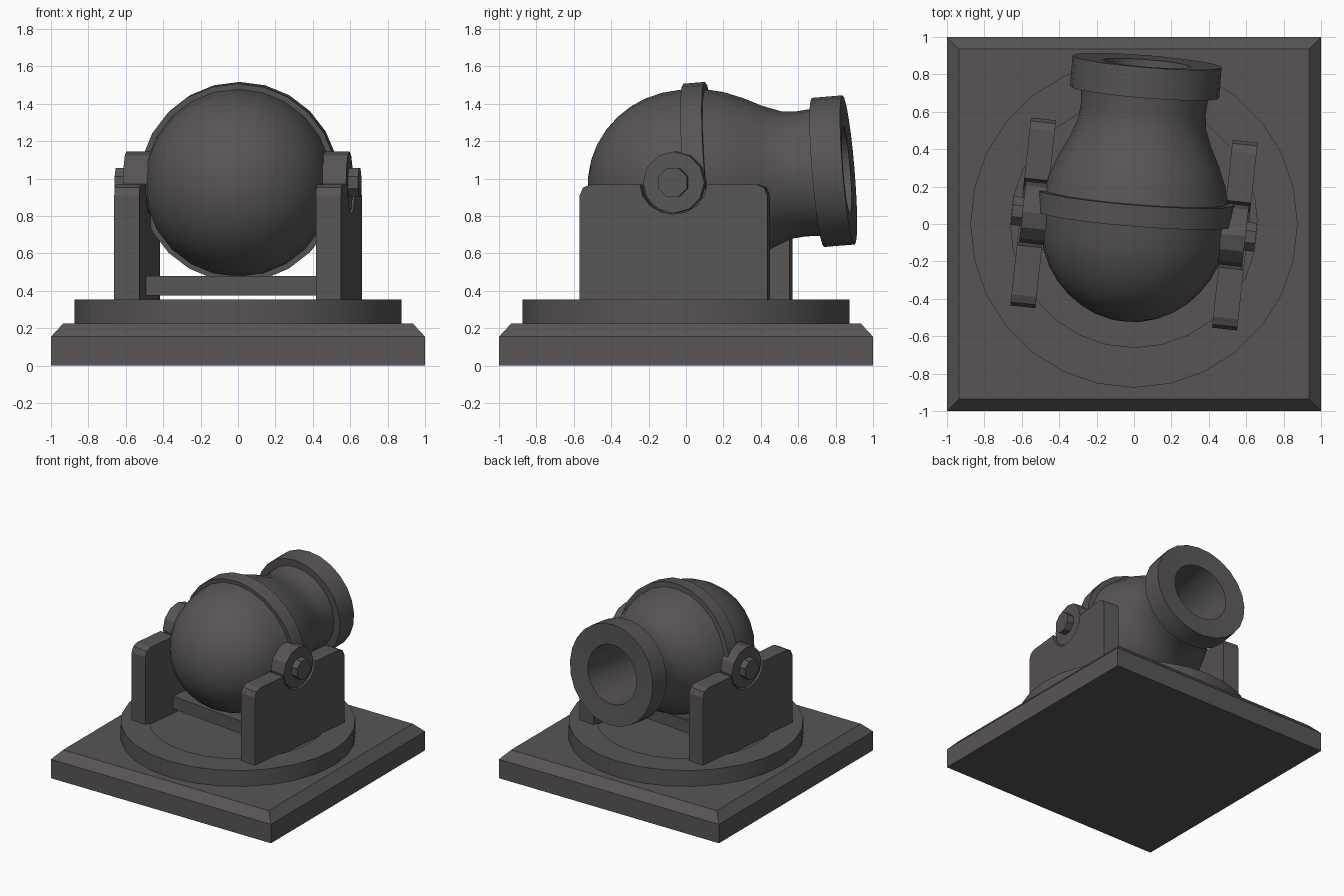
import bpy, bmesh
from math import sin, cos, pi, radians, sqrt
from mathutils import Matrix, Vector

if "Cube" in bpy.data.objects:
    bpy.data.objects.remove(bpy.data.objects["Cube"])

iron = bpy.data.materials.new("dark_iron")
iron.diffuse_color = (0.10, 0.09, 0.095, 1)
iron.use_nodes = True
iron.node_tree.nodes["Principled BSDF"].inputs["Base Color"].default_value = iron.diffuse_color

YAW = radians(-6.3)      # carriage swing
PIVOT = 0.975            # height of the trunnions


def finish(name, bm, mat=Matrix(), smooth=None):
    bmesh.ops.recalc_face_normals(bm, faces=bm.faces)
    bm.transform(mat)
    me = bpy.data.meshes.new(name)
    bm.to_mesh(me)
    bm.free()
    me.materials.append(iron)
    ob = bpy.data.objects.new(name, me)
    bpy.context.collection.objects.link(ob)
    if smooth:
        bpy.ops.object.select_all(action='DESELECT')
        ob.select_set(True)
        bpy.context.view_layer.objects.active = ob
        bpy.ops.object.shade_smooth_by_angle(angle=radians(smooth))
    return ob


def lathe(name, profile, seg, mat=Matrix(), smooth=None, phase=0.0):
    """Turn (radius, height) points around z; both ends lie on the axis."""
    bm = bmesh.new()
    rings = []
    for r, h in profile:
        if r < 1e-6:
            rings.append([bm.verts.new((0, 0, h))] * seg)
        else:
            rings.append([bm.verts.new((r * cos(phase + 2 * pi * i / seg),
                                        r * sin(phase + 2 * pi * i / seg), h))
                          for i in range(seg)])
    for a, b in zip(rings, rings[1:]):
        for i in range(seg):
            j = (i + 1) % seg
            bm.faces.new(dict.fromkeys((a[i], a[j], b[j], b[i])))
    return finish(name, bm, mat, smooth)


def prism(name, outline, x0, x1, mat):
    """Extrude a (y, z) outline from x0 to x1."""
    bm = bmesh.new()
    face = bm.faces.new([bm.verts.new((x0, y, z)) for y, z in outline])
    ext = bmesh.ops.extrude_face_region(bm, geom=[face])
    bmesh.ops.translate(bm, vec=(x1 - x0, 0, 0),
                        verts=[v for v in ext["geom"] if isinstance(v, bmesh.types.BMVert)])
    return finish(name, bm, mat)


# Square plinth with a chamfered top edge
q = sqrt(2)
lathe("plinth", [(0, 0), (q, 0), (q, 0.155), (0.935 * q, 0.225), (0, 0.225)], 4, phase=pi / 4)

# Round turntable with a shallow recessed centre
lathe("turntable", [(0, 0.22), (0.875, 0.22), (0.875, 0.355), (0.66, 0.355),
                    (0.66, 0.34), (0, 0.34)], 28, smooth=30)

carriage = Matrix.Rotation(YAW, 4, 'Z')

# Cheek outline: rounded top corners and a round notch for the trunnion
NOTCH = 0.18
TOP = 0.97
outline = [(-0.505, 0.30), (-0.505, TOP - 0.06), (-0.487, TOP - 0.018), (-0.445, TOP)]
outline += [(-NOTCH * cos(pi * i / 8), TOP - 0.16 * sin(pi * i / 8)) for i in range(9)]
outline += [(-y, z) for y, z in outline[3::-1]]

for side, label in ((-1, "left"), (1, "right")):
    prism(label + "_cheek", outline, side * 0.475, side * 0.61, carriage)
    place = (carriage @ Matrix.Translation((0, 0, PIVOT + 0.005))
             @ Matrix.Rotation(side * pi / 2, 4, 'Y'))
    lathe(label + "_trunnion_flange",
          [(0, 0.44), (0.165, 0.44), (0.165, 0.6), (0, 0.6)], 12, place)
    lathe(label + "_trunnion_hub",
          [(0, 0.4), (0.083, 0.4), (0.083, 0.655), (0, 0.655)], 8, place, phase=pi / 8)

# Cross brace under the ball
prism("cross_brace", [(-0.19, 0.375), (0.19, 0.375), (0.19, 0.48), (-0.19, 0.48)],
      -0.48, 0.48, carriage)

# Barrel: ball-shaped breech, raised band, tapered neck, muzzle ring, hollow bore
aim = (Matrix.Translation((0, 0, PIVOT)) @ Matrix.Rotation(radians(-4.6), 4, 'Z')
       @ Matrix.Rotation(radians(4.7) - pi / 2, 4, 'X'))
breech = [(0.5 * sin(pi / 2 * i / 9), -0.525 * cos(pi / 2 * i / 9)) for i in range(10)]
breech[0] = (0, -0.525)
barrel = breech + [
    (0.502, 0.03), (0.532, 0.03), (0.532, 0.145), (0.492, 0.145),
    (0.47, 0.24), (0.43, 0.34), (0.38, 0.44), (0.342, 0.54), (0.335, 0.62), (0.342, 0.71),
    (0.40, 0.71), (0.40, 0.875), (0.235, 0.865), (0.225, 0.3), (0, 0.3)]
lathe("barrel", barrel, 24, aim, smooth=32)
